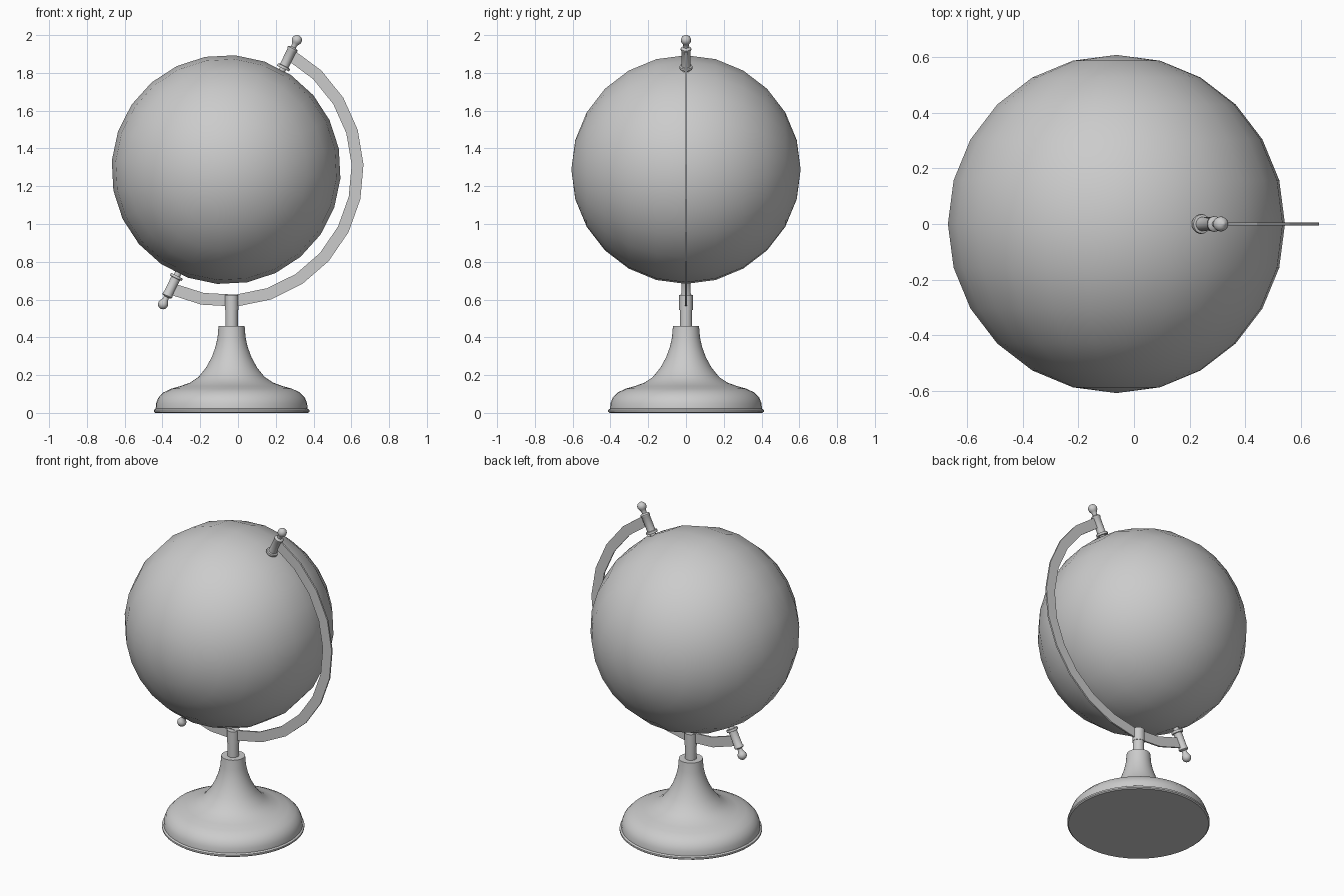
import bpy, bmesh
from math import sin, cos, radians, pi
from mathutils import Matrix, Vector

cube = bpy.data.objects.get("Cube")
if cube:
    bpy.data.objects.remove(cube, do_unlink=True)

grey = bpy.data.materials.new("plain_grey")
grey.use_nodes = True
colour = (0.6, 0.6, 0.6, 1)
grey.diffuse_color = colour
grey.node_tree.nodes["Principled BSDF"].inputs["Base Color"].default_value = colour


def finish(name, bm, matrix, smooth_angle=None):
    """Turn a bmesh into a placed, coloured object."""
    bmesh.ops.recalc_face_normals(bm, faces=bm.faces)
    mesh = bpy.data.meshes.new(name)
    bm.to_mesh(mesh)
    bm.free()
    mesh.materials.append(grey)
    obj = bpy.data.objects.new(name, mesh)
    bpy.context.collection.objects.link(obj)
    obj.matrix_world = matrix
    if smooth_angle:
        bpy.ops.object.select_all(action='DESELECT')
        obj.select_set(True)
        bpy.context.view_layer.objects.active = obj
        bpy.ops.object.shade_smooth_by_angle(angle=radians(smooth_angle))
    return obj


def lathe(name, profile, matrix, sides=32):
    """Spin (radius, height) points about z and cap both ends."""
    bm = bmesh.new()
    rings = [[bm.verts.new((r * cos(2 * pi * i / sides), r * sin(2 * pi * i / sides), z))
              for i in range(sides)] for r, z in profile]
    for low, high in zip(rings, rings[1:]):
        for i in range(sides):
            j = (i + 1) % sides
            bm.faces.new((low[i], low[j], high[j], high[i]))
    bm.faces.new(rings[0])
    bm.faces.new(rings[-1])
    return finish(name, bm, matrix, 40)


stand_at = Matrix.Translation((-0.034, 0, 0))
globe_centre = Vector((-0.063, 0, 1.288))

# Flared foot with a thin rim bead
lathe("foot", [(0.405, 0), (0.412, 0.006), (0.412, 0.016), (0.402, 0.022), (0.4, 0.05),
               (0.388, 0.08), (0.362, 0.108), (0.32, 0.128), (0.27, 0.142), (0.22, 0.16),
               (0.175, 0.19), (0.135, 0.24), (0.105, 0.295), (0.085, 0.35),
               (0.074, 0.4), (0.069, 0.46)], stand_at, 48)

# Post with a slightly wider sleeve that holds the arm
lathe("post", [(0.033, 0.45), (0.033, 0.55)], stand_at, 20)
lathe("post_sleeve", [(0.036, 0.545), (0.036, 0.625)], stand_at, 20)

# Globe, with its mesh poles facing front and back
bm = bmesh.new()
bmesh.ops.create_uvsphere(bm, u_segments=24, v_segments=12, radius=0.607)
finish("globe", bm, Matrix.Translation(globe_centre) @ Matrix.Rotation(radians(4.5), 4, 'Y')
       @ Matrix.Rotation(pi / 2, 4, 'X'), 60)

# Flat half-ring arm
bm = bmesh.new()
steps, start, end = 12, 60.8, -115
rows = []
for i in range(steps + 1):
    a = radians(start + (end - start) * i / steps)
    rows.append([bm.verts.new((r * cos(a), y, r * sin(a)))
                 for r, y in ((0.664, -0.005), (0.727, -0.005), (0.727, 0.005), (0.664, 0.005))])
for p, q in zip(rows, rows[1:]):
    for k in range(4):
        m = (k + 1) % 4
        bm.faces.new((p[k], p[m], q[m], q[k]))
bm.faces.new(rows[0])
bm.faces.new(rows[-1])
finish("arm", bm, Matrix.Translation((-0.062, 0, 1.288)))

# Pivot fittings: pin, flange, barrel, neck and rounded knob
fitting = [(0.018, -0.13), (0.018, -0.066), (0.034, -0.066), (0.036, -0.06), (0.034, -0.052),
           (0.025, -0.05), (0.025, 0.04), (0.028, 0.044), (0.028, 0.052), (0.023, 0.057),
           (0.014, 0.06), (0.015, 0.075)]
fitting += [(0.027 * cos(radians(a)), 0.102 + 0.027 * sin(radians(a))) for a in range(-40, 90, 20)]
fitting.append((0.004, 0.129))
for name, x, z, tilt in (("upper_pivot", 0.267, 1.882, 26), ("lower_pivot", -0.352, 0.667, 206)):
    lathe(name, fitting, Matrix.Translation((x, 0, z)) @ Matrix.Rotation(radians(tilt), 4, 'Y'), 20)
